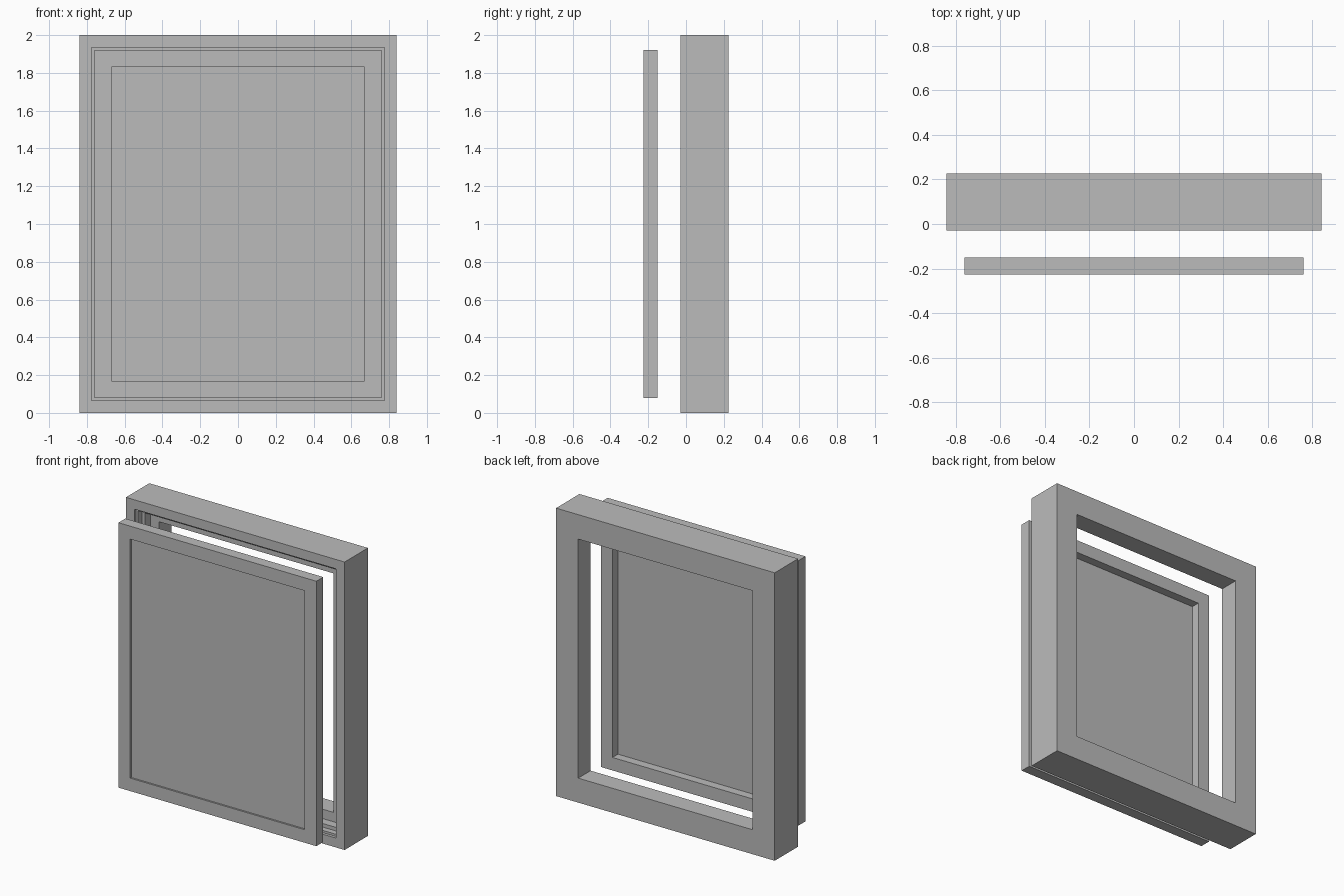
import bpy
import bmesh

old = bpy.data.objects.get("Cube")
if old:
    bpy.data.objects.remove(old, do_unlink=True)

grey = bpy.data.materials.new("plain grey")
grey.use_nodes = True
grey.diffuse_color = (0.5, 0.5, 0.5, 1)
grey.node_tree.nodes["Principled BSDF"].inputs["Base Color"].default_value = (0.5, 0.5, 0.5, 1)

CENTRE_Z = 1.0
CORNERS = [(-1, -1), (1, -1), (1, 1), (-1, 1)]


def finish(name, bm):
    """Turn a bmesh into a named grey object."""
    bmesh.ops.recalc_face_normals(bm, faces=bm.faces)
    mesh = bpy.data.meshes.new(name)
    bm.to_mesh(mesh)
    bm.free()
    mesh.materials.append(grey)
    obj = bpy.data.objects.new(name, mesh)
    bpy.context.collection.objects.link(obj)
    return obj


def mitred_frame(name, half_w, half_h, section):
    """Sweep a closed section of (inset, y) points around a rectangle."""
    bm = bmesh.new()
    rings = [[bm.verts.new((sx * (half_w - d), y, CENTRE_Z + sz * (half_h - d)))
              for d, y in section] for sx, sz in CORNERS]
    n = len(section)
    for i, ring in enumerate(rings):
        following = rings[(i + 1) % 4]
        for j in range(n):
            k = (j + 1) % n
            bm.faces.new((ring[j], ring[k], following[k], following[j]))
    return finish(name, bm)


def panel(name, half_w, half_h, y0, y1):
    """Flat upright plate between two depths."""
    bm = bmesh.new()
    bmesh.ops.create_cube(bm, size=2)
    for v in bm.verts:
        v.co = (v.co.x * half_w, y0 if v.co.y < 0 else y1, CENTRE_Z + v.co.z * half_h)
    return finish(name, bm)


# Fixed outer frame with a stepped rebate at the front
mitred_frame("outer_frame", 0.84, 1.0, [
    (0, 0.226), (0, -0.03),
    (0.065, -0.03), (0.065, -0.01),
    (0.08, -0.01), (0.08, 0.03),
    (0.105, 0.03), (0.105, 0.09),
    (0.17, 0.09), (0.17, 0.226),
])

# Separate sash standing in front of the frame
mitred_frame("sash_frame", 0.76, 0.92, [
    (0, -0.15), (0, -0.226), (0.09, -0.226), (0.09, -0.15),
])

# Thin pane set just behind the front of the sash
panel("sash_pane", 0.67, 0.83, -0.214, -0.21)
